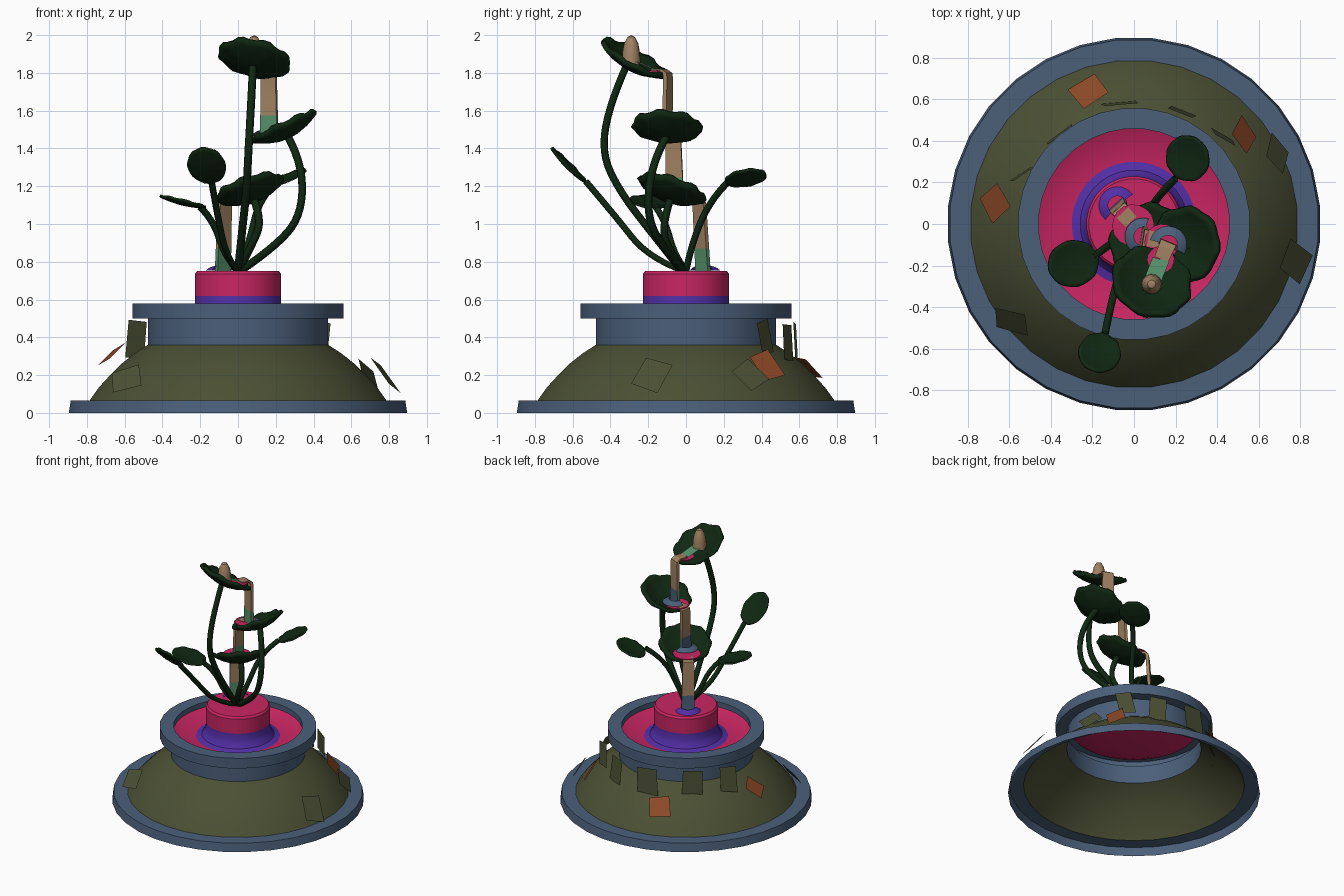
import bpy, bmesh
from math import sin, cos, pi, radians, atan2
from mathutils import Vector, Matrix

cube = bpy.data.objects.get("Cube")
if cube:
    bpy.data.objects.remove(cube)


def material(name, *rgb):
    m = bpy.data.materials.new(name)
    m.use_nodes = True
    m.diffuse_color = (*rgb, 1)
    m.node_tree.nodes["Principled BSDF"].inputs["Base Color"].default_value = (*rgb, 1)
    return m


BLUE = material("slate blue", .07, .115, .195)
OLIVE = material("olive", .07, .08, .034)
PINK = material("pink", .58, .019, .12)
PURPLE = material("purple", .085, .028, .38)
GREEN = material("dark green", .005, .02, .006)
BEIGE = material("beige", .35, .22, .12)
TEAL = material("sea green", .09, .27, .14)
RUST = material("rust", .26, .065, .02)


def finish(name, bm, mats, smooth=True, recalc=False):
    if recalc:
        bmesh.ops.recalc_face_normals(bm, faces=bm.faces)
    me = bpy.data.meshes.new(name)
    bm.to_mesh(me)
    bm.free()
    ob = bpy.data.objects.new(name, me)
    bpy.context.collection.objects.link(ob)
    for m in mats:
        me.materials.append(m)
    if smooth:
        bpy.ops.object.select_all(action='DESELECT')
        ob.select_set(True)
        bpy.context.view_layer.objects.active = ob
        bpy.ops.object.shade_smooth_by_angle(angle=radians(32))
    return ob


def lathe(name, profile, mat, steps=32, start=pi / 32, sweep=2 * pi, at=(0, 0, 0)):
    """Revolve an (r, z) profile, listed from the outside bottom upwards."""
    bm = bmesh.new()
    rows = []
    for i in range(steps + 1):
        a = start + sweep * i / steps
        rows.append([bm.verts.new((at[0] + r * cos(a), at[1] + r * sin(a), at[2] + z))
                     for r, z in profile])
    for p, q in zip(rows, rows[1:]):
        for k in range(len(profile) - 1):
            bm.faces.new((p[k], q[k], q[k + 1], p[k + 1]))
    bmesh.ops.remove_doubles(bm, verts=bm.verts, dist=.0002)
    return finish(name, bm, [mat])


# Hollow stand
lathe("base_ring", [(.9, 0), (.89, .065), (.79, .065)], BLUE)
lathe("dome", [(.79, .065), (.74, .135), (.68, .2), (.62, .26), (.55, .315), (.48, .36)], OLIVE)
lathe("neck_and_rim", [(.48, .36), (.48, .5), (.56, .5), (.56, .58), (.46, .58), (.46, .54)], BLUE)
lathe("basin_water", [(.46, .54), (.4, .515), (.3, .5), (0, .49)], PINK)
lathe("collar", [(.3, .502), (.26, .515), (.24, .545), (.23, .58), (.23, .62)], PURPLE)
lathe("pedestal", [(.23, .62), (.23, .735), (.218, .75), (0, .75)], PINK)


# Loose panels: position, facing direction, roll, size, colour
def panel(i, pos, normal, roll, w, h, mat):
    n = Vector(normal).normalized()
    side = Vector((0, 0, 1)).cross(n).normalized()
    up = n.cross(side)
    c, s = cos(radians(roll)), sin(radians(roll))
    u, v = side * c + up * s, up * c - side * s
    bm = bmesh.new()
    corners = [(-1, -.9), (1, -1), (.92, 1), (-1, .95)]
    bm.faces.new([bm.verts.new(Vector(pos) + u * a * w / 2 + v * b * h / 2) for a, b in corners])
    finish(f"panel_{i}", bm, [mat], smooth=False)


panels = [
    ((-.22, .64, .24), (-.3, .6, .75), 8, .15, .16, RUST),
    ((-.67, .1, .31), (-.6, -.1, .7), 25, .14, .15, RUST),
    ((.53, .43, .25), (.75, .35, .5), 20, .13, .17, RUST),
    ((.69, .34, .2), (.75, .3, .5), 35, .14, .16, OLIVE),
    ((.78, -.18, .2), (.75, -.12, .6), -20, .16, .2, OLIVE),
    ((-.59, -.47, .18), (-.35, -.7, .6), 20, .16, .15, OLIVE),
    ((-.07, .58, .38), (-.08, 1, .06), 4, .17, .2, OLIVE),
    ((.23, .54, .37), (.35, .9, .08), -5, .13, .2, OLIVE),
    ((-.54, .24, .39), (-.55, .83, .05), 3, .12, .2, OLIVE),
    ((-.36, .43, .38), (-.6, .8, .05), -3, .15, .2, OLIVE),
    ((.43, .42, .4), (.5, .85, .1), 10, .12, .18, OLIVE),
]
for i, p in enumerate(panels):
    panel(i + 1, *p)


# Leaves: ring grid, dished, tilted downwards along the azimuth
def leaf(name, centre, descent, tilt, rx, ry, depth, wave, thick):
    bm = bmesh.new()
    n, rings = 32, (.3, .6, .85, 1)
    mid = bm.verts.new((0, 0, -depth))
    prev = None
    for f in rings:
        row = []
        for i in range(n):
            a = 2 * pi * i / n
            k = f * (1 + wave * f * cos(8 * a))
            z = depth * (f * f - 1) + .2 * wave * f ** 3 * cos(8 * a + 1)
            row.append(bm.verts.new((rx * k * cos(a), ry * k * sin(a), z)))
        for i in range(n):
            j = (i + 1) % n
            if prev:
                bm.faces.new((prev[i], row[i], row[j], prev[j]))
            else:
                bm.faces.new((mid, row[i], row[j]))
        prev = row
    az = atan2(descent[1], descent[0])
    bm.transform(Matrix.Translation(centre) @ Matrix.Rotation(az, 4, 'Z')
                 @ Matrix.Rotation(radians(tilt), 4, 'Y'))
    ob = finish(name, bm, [GREEN])
    mod = ob.modifiers.new("thickness", 'SOLIDIFY')
    mod.thickness, mod.offset = thick, -1


def stem(name, points, radius):
    cu = bpy.data.curves.new(name, 'CURVE')
    cu.dimensions = '3D'
    cu.bevel_depth, cu.bevel_resolution, cu.resolution_u = radius, 1, 5
    sp = cu.splines.new('NURBS')
    sp.points.add(len(points) - 1)
    for p, co in zip(sp.points, points):
        p.co = (*co, 1)
    sp.use_endpoint_u, sp.order_u = True, 3
    cu.materials.append(GREEN)
    bpy.context.collection.objects.link(bpy.data.objects.new(name, cu))


leaf("top_dish_leaf", (.09, -.27, 1.89), (.38, .92), 31, .185, .185, .055, .035, .025)
leaf("middle_dish_leaf", (.235, -.1, 1.53), (-1, .15), 25, .175, .175, .06, .035, .025)
leaf("lower_dish_leaf", (.055, -.07, 1.2), (-.68, .73), 25, .175, .175, .06, .035, .025)
leaf("front_small_leaf", (-.165, -.615, 1.315), (.15, 1), 45, .13, .1, .015, .012, .012)
leaf("right_small_leaf", (-.29, -.19, 1.125), (1, .25), 14, .125, .11, .015, .012, .012)
leaf("back_small_leaf", (.255, .315, 1.25), (-.9, -.35), 24, .11, .11, .015, .012, .012)

stem("top_stem", [(.08, -.31, 1.85), (.07, -.4, 1.65), (.055, -.45, 1.38), (.045, -.35, 1.17),
                  (.02, -.18, .95), (0, -.02, .75)], .021)
stem("middle_stem", [(.26, -.1, 1.47), (.34, -.18, 1.33), (.34, -.21, 1.05), (.2, -.13, .88),
                     (.01, -.01, .75)], .021)
stem("lower_stem", [(.08, -.08, 1.14), (.13, -.12, 1.02), (.07, -.11, .88), (0, -.01, .75)], .021)
stem("front_small_stem", [(-.14, -.53, 1.225), (-.11, -.38, 1.05), (-.06, -.2, .82),
                          (0, -.01, .75)], .018)
stem("right_small_stem", [(-.2, -.16, 1.09), (-.13, -.11, 1.02), (-.07, -.06, .83), (0, 0, .75)], .018)
stem("back_small_stem", [(.2, .22, 1.22), (.11, .13, 1.13), (.06, .03, .9), (0, 0, .75)], .018)


# Falling streams: flat ribbons that curl over a leaf lip
def stream(name, lip, foot, descent):
    d = Vector((*descent, 0)).normalized()
    side = Vector((-d.y, d.x, 0))
    lip, foot = Vector(lip), Vector(foot)
    path = [lip - d * .06 + Vector((0, 0, .012)), lip + Vector((0, 0, .012)), lip + d * .018]
    below = lip + d * .022 - Vector((0, 0, .03))
    path += [below.lerp(foot, t) for t in (.0, .35, .65, 1)]
    bm = bmesh.new()
    prev = None
    for i, p in enumerate(path):
        w = .036 + .002 * i
        out = Vector((0, 0, .008)) if i < 2 else d * .011
        row = [bm.verts.new(p + side * a * w + out * b)
               for a, b in ((-1, -1), (1, -1), (1, 1), (-1, 1))]
        if prev:
            for k in range(4):
                bm.faces.new((prev[k], prev[(k + 1) % 4], row[(k + 1) % 4], row[k]))
        else:
            bm.faces.new(row)
        prev = row
    bm.faces.new(prev)
    bmesh.ops.recalc_face_normals(bm, faces=bm.faces)
    limit = below.lerp(foot, .66).z
    for f in bm.faces:
        if f.calc_center_median().z < limit:
            f.material_index = 1 if f.normal.dot(d) > .5 else 2
    finish(name, bm, [BEIGE, BLUE, TEAL])


def pool(name, x, y, z, r):
    lathe(name, [(r, -.006), (r, 0), (0, 0)], PINK, 16, at=(x, y, z))


def splash(name, at, descent, mat):
    a = atan2(descent[1], descent[0])
    lathe(name, [(.09, .005), (.07, .02), (.045, .028)], mat, 10, a - 1.7, 3.4, at)


stream("upper_stream", (.155, -.115, 1.8), (.165, -.1, 1.47), (.38, .92))
stream("middle_stream_fall", (.075, -.07, 1.455), (.045, -.06, 1.15), (-1, .15))
stream("lower_stream", (-.055, .055, 1.125), (-.08, .09, .75), (-.68, .73))
pool("upper_pool", .13, -.17, 1.812, .065)
pool("middle_pool", .135, -.085, 1.47, .085)
pool("lower_pool", -.005, -.005, 1.145, .1)
splash("middle_splash", (.165, -.1, 1.47), (.38, .92), BLUE)
splash("lower_splash", (.045, -.06, 1.15), (-1, .15), BLUE)
splash("pedestal_splash", (-.08, .09, .75), (-.68, .73), PURPLE)

# Spring on the top leaf with its run-off
lathe("spring", [(.05, 0), (.047, .06), (.038, .11), (.02, .145), (0, .155)], BEIGE, 12,
      at=(.085, -.29, 1.845))
bm = bmesh.new()
bm.faces.new([bm.verts.new(c) for c in ((.05, -.26, 1.865), (.13, -.28, 1.865),
                                        (.17, -.18, 1.82), (.09, -.16, 1.82))])
finish("spring_runoff", bm, [TEAL], smooth=False)
